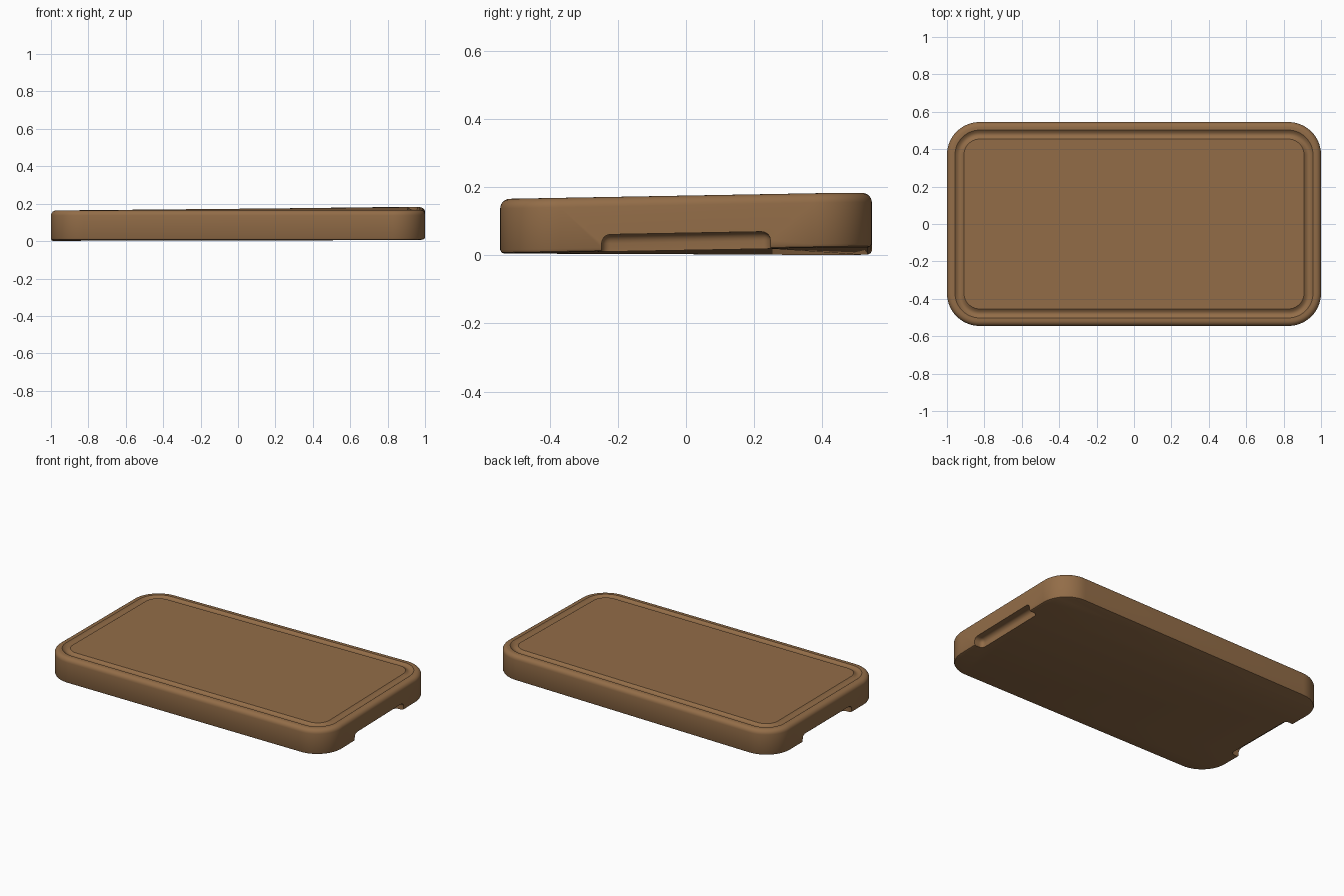
import bpy, bmesh, math
from mathutils import Vector

if "Cube" in bpy.data.objects:
    bpy.data.objects.remove(bpy.data.objects["Cube"])

HX, HY, R, T = 1.0, 0.545, 0.175, 0.16   # half sizes, corner radius, thickness

wood = bpy.data.materials.new("warm wood")
wood.diffuse_color = (0.29, 0.152, 0.064, 1)
wood.use_nodes = True
wood.node_tree.nodes["Principled BSDF"].inputs["Base Color"].default_value = wood.diffuse_color


def ring(bm, inset, z, seg=16):
    """Rounded rectangle loop, inset from the board outline."""
    r = max(R - inset, 0.03)
    cx, cy = HX - inset - r, HY - inset - r
    verts = []
    for k, (sx, sy) in enumerate([(1, 1), (-1, 1), (-1, -1), (1, -1)]):
        for i in range(seg + 1):
            a = math.pi / 2 * (k + i / seg)
            verts.append(bm.verts.new((sx * cx + r * math.cos(a),
                                       sy * cy + r * math.sin(a), z)))
    return verts


def make_object(name, bm):
    bmesh.ops.recalc_face_normals(bm, faces=bm.faces)
    me = bpy.data.meshes.new(name)
    bm.to_mesh(me)
    bm.free()
    ob = bpy.data.objects.new(name, me)
    me.materials.append(wood)
    bpy.context.collection.objects.link(ob)
    return ob


# Board profile from underside, up the side, over the rim and through the juice groove
profile = [(0.012, 0.0), (0.004, 0.003), (0, 0.011)]
for i in range(7):
    a = math.pi / 2 * i / 6
    profile.append((0.028 * (1 - math.cos(a)), T - 0.028 + 0.028 * math.sin(a)))
for i in range(9):
    t = i / 8
    profile.append((0.043 + 0.048 * t, T - 0.012 * math.sin(math.pi * t)))

bm = bmesh.new()
rings = [ring(bm, d, z) for d, z in profile]
for a, b in zip(rings, rings[1:]):
    n = len(a)
    for i in range(n):
        bm.faces.new((a[i], a[(i + 1) % n], b[(i + 1) % n], b[i]))
bm.faces.new(rings[0])
bm.faces.new(rings[-1])
board = make_object("cutting_board", bm)

# Finger notches under both short ends
for side, label in ((1, "right"), (-1, "left")):
    bm = bmesh.new()
    bmesh.ops.create_cube(bm, size=1)
    for v in bm.verts:
        v.co = Vector((v.co.x * 0.2 + side * 1.04, v.co.y * 0.495, v.co.z * 0.13 - 0.015))
    bmesh.ops.bevel(bm, geom=bm.edges[:], offset=0.026, segments=5,
                    profile=0.5, affect='EDGES')
    cutter = make_object("notch_cutter_" + label, bm)
    mod = board.modifiers.new("notch", 'BOOLEAN')
    mod.object, mod.operation, mod.solver = cutter, 'DIFFERENCE', 'EXACT'
    bpy.context.view_layer.objects.active = board
    bpy.ops.object.modifier_apply(modifier=mod.name)
    bpy.data.objects.remove(cutter)

# Slight warp: the back right corner lifts
for v in board.data.vertices:
    u, w = (v.co.x / HX + 1) / 2, (v.co.y / HY + 1) / 2
    v.co.z += 0.005 * (1 - w) + 0.025 * u * w

bpy.ops.object.select_all(action='DESELECT')
board.select_set(True)
bpy.context.view_layer.objects.active = board
bpy.ops.object.shade_smooth_by_angle(angle=math.radians(35))
